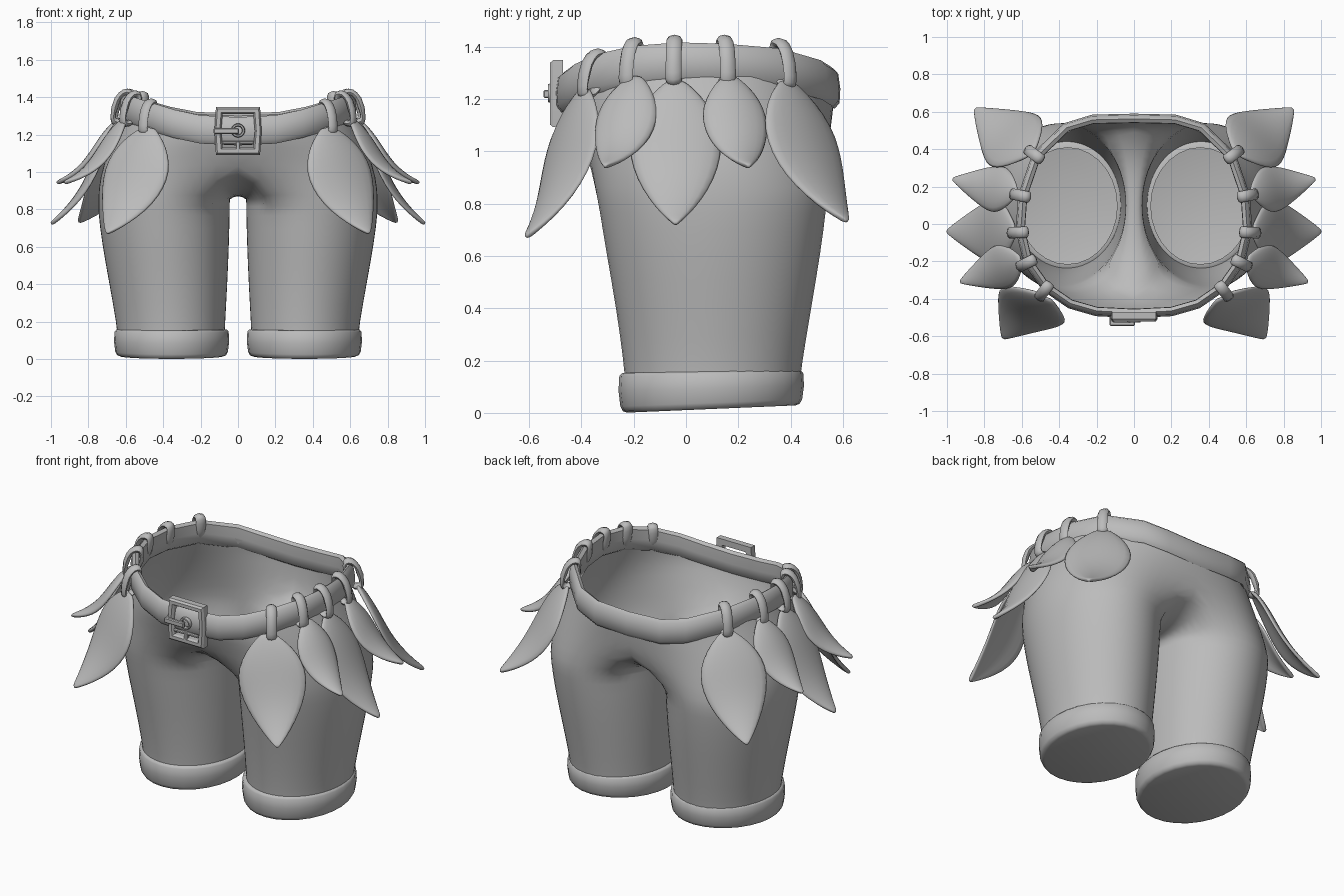
import bpy, bmesh, math
from mathutils import Vector

if "Cube" in bpy.data.objects:
    bpy.data.objects.remove(bpy.data.objects["Cube"])

grey = bpy.data.materials.new("grey")
grey.diffuse_color = (0.5, 0.5, 0.5, 1)
grey.use_nodes = True
grey.node_tree.nodes["Principled BSDF"].inputs["Base Color"].default_value = grey.diffuse_color


def finish(name, bm, angle=40):
    bmesh.ops.recalc_face_normals(bm, faces=bm.faces)
    me = bpy.data.meshes.new(name)
    bm.to_mesh(me)
    bm.free()
    me.materials.append(grey)
    ob = bpy.data.objects.new(name, me)
    bpy.context.collection.objects.link(ob)
    bpy.ops.object.select_all(action='DESELECT')
    ob.select_set(True)
    bpy.context.view_layer.objects.active = ob
    bpy.ops.object.shade_smooth_by_angle(angle=math.radians(angle))
    return ob


def loft(name, rings, loop=False, wrap=True, cap_end=False, angle=40):
    """Skin a list of point rings; loop joins last ring to first."""
    bm = bmesh.new()
    vs = [[bm.verts.new(p) for p in r] for r in rings]
    n = len(rings[0])
    for i in range(len(vs) if loop else len(vs) - 1):
        a, b = vs[i], vs[(i + 1) % len(vs)]
        for j in range(n if wrap else n - 1):
            k = (j + 1) % n
            bm.faces.new((a[j], a[k], b[k], b[j]))
    if cap_end:
        bm.faces.new(vs[-1])
    return finish(name, bm, angle)


def smooth_mod(ob, level=1):
    mod = ob.modifiers.new("subdivision", 'SUBSURF')
    mod.levels = mod.render_levels = level


def spow(v, p):
    return math.copysign(abs(v) ** p, v)


# ---- trousers: two legs joined to an open pelvis, one half mirrored
OUT, INN = 19, 9
ts = [math.radians(-120 + 240 * i / (OUT - 1)) for i in range(OUT)]
ts += [math.radians(120 + 120 * (i + 1) / (INN + 1)) for i in range(INN)]


def leg_ring(z, x0, x1, y0, y1, angles=ts):
    return [((x0 + x1) / 2 + (x1 - x0) / 2 * math.cos(t),
             (y0 + y1) / 2 + (y1 - y0) / 2 * math.sin(t), z) for t in angles]


legs = [leg_ring(*r) for r in [(0.10, .07, .645, -.235, .437), (0.18, .068, .65, -.24, .445),
                               (0.40, .055, .69, -.27, .482), (0.62, .046, .73, -.31, .52),
                               (0.78, .042, .75, -.335, .54), (0.855, .042, .75, -.35, .547)]]


def hip_ring(x, y0, y1, zfun, blend=0):
    """Half waist outline, blended towards the leg outline at the side."""
    pts = []
    for i in range(OUT):
        s = math.sin(math.pi * (i / (OUT - 1) - 0.5))
        c = math.cos(math.pi * (i / (OUT - 1) - 0.5))
        px = x * max(0, c) ** 0.85 if 0 < i < OUT - 1 else 0
        py = (y0 + y1) / 2 + (y1 - y0) / 2 * spow(s, 0.9)
        w = blend * max(0, c) ** .6 if px else 0
        pts.append((px + w * (legs[-1][i][0] - px), py + w * (legs[-1][i][1] - py), zfun(s)))
    return pts


crotch = hip_ring(.735, -.435, .555, lambda s: .965 + .1 * abs(s) ** 4, .6)
for i in range(INN):
    s = math.sin(math.pi * (0.5 + (i + 1) / (INN + 1)))
    crotch.append((0, .06 + .49 * s, .877 + .188 * abs(s) ** (4 if s > 0 else 3)))
hips = [hip_ring(.685, -.462, .562, lambda s: 1.11 + .03 * abs(s) ** 3, .2),
        hip_ring(.64, -.475, .568, lambda s: 1.24 - .05 * abs(s) ** 3),
        hip_ring(.605, -.475, .565, lambda s: 1.335 - .11 * abs(s) ** 3)]
bm = bmesh.new()
rows = [[bm.verts.new(p) for p in r] for r in legs + [crotch] + hips]
for i, (a, b) in enumerate(zip(rows, rows[1:])):
    full = i < len(legs)
    for j in range(len(a) if full else OUT - 1):
        k = (j + 1) % len(a)
        bm.faces.new((a[j], a[k], b[k], b[j]))
# keep the fork between the legs square
crease = bm.edges.layers.float.new("crease_edge")
for e in bm.edges:
    if all(v in rows[len(legs) - 1][OUT:] for v in e.verts):
        e[crease] = 0.7
trousers = finish("trousers", bm, 80)
mir = trousers.modifiers.new("mirror", 'MIRROR')
mir.use_clip = True
smooth_mod(trousers)

# ---- cuffs with closed undersides
even = [2 * math.pi * i / 28 for i in range(28)]
for side, label in ((1, "right"), (-1, "left")):
    rings = []
    for z, g in [(.156, -.03), (.152, .0), (.14, .01), (.085, .013), (.025, .006),
                 (.006, -.004), (0, -.02)]:
        r = leg_ring(z, .06 - g, .65 + g, -.245 - g, .438 + g, even)
        rings.append([(side * x, y, zz + .03 * max(0, y + .25) / .7 * (1 - zz / .25))
                      for x, y, zz in r])
    loft(label + "_cuff", rings, cap_end=True, angle=50)

# ---- belt: rounded strap swept round the waist
half = [(0, -.475, 1.22), (.2, -.465, 1.23), (.34, -.425, 1.26), (.47, -.335, 1.30),
        (.565, -.2, 1.33), (.605, -.03, 1.343), (.592, .15, 1.338), (.52, .36, 1.32),
        (.36, .515, 1.275), (.22, .557, 1.248), (0, .562, 1.24)]
path = [Vector(p) for p in half] + [Vector((-x, y, z)) for x, y, z in half[-2:0:-1]]
section = [(-.018, -.06), (.006, -.078), (.025, -.055), (.028, 0), (.02, .055), (0, .073),
           (-.02, .06), (-.022, 0)]
rings = []
for i, p in enumerate(path):
    t = path[(i + 1) % len(path)] - path[i - 1]
    n = Vector((t.y, -t.x, 0)).normalized()
    rings.append([p + n * u + Vector((0, 0, v)) for u, v in section])
loft("belt", rings, loop=True, angle=50)


# ---- belt loops and hanging leaves
def belt_loop(name, c, out):
    c, out = Vector(c), Vector((out[0], out[1], 0)).normalized()
    tan = Vector((-out.y, out.x, 0))
    rings = []
    for i in range(16):
        a = 2 * math.pi * i / 16
        d = out * spow(math.cos(a), .8) * .038 + Vector((0, 0, spow(math.sin(a), .8) * .08))
        d += out * (.01 - .026 * math.sin(a))      # lean inward at the top
        e = d.normalized()
        rings.append([c + d + e * .019 * math.cos(b) + tan * .03 * math.sin(b)
                      for b in [math.pi * k / 4 for k in range(8)]])
    loft(name, rings, loop=True, angle=60)


def leaf(name, base, tip, wdir, width):
    base, tip = Vector(base), Vector(tip)
    axis = tip - base
    w = Vector((wdir[0], wdir[1], 0))
    w = (w - axis * w.dot(axis) / axis.length_squared).normalized()
    n = axis.cross(w).normalized()
    if n.z < 0:
        n = -n
    rings = []
    prof = [(0, .16), (.05, .38), (.14, .68), (.27, .93), (.4, 1), (.55, .91), (.7, .7),
            (.85, .41), (.95, .17), (1, .025)]
    for f, k in prof:
        bow = -.07 * math.sin(math.pi * f) * (f + .3)
        rings.append([base + axis * f + w * (u * k * width / 2)
                      + n * (bow + .04 * k * (1 - u * u)) for u in (-1, -.6, 0, .6, 1)])
    ob = loft(name, rings, wrap=False, angle=60)
    sol = ob.modifiers.new("thickness", 'SOLIDIFY')
    sol.thickness = .022
    sol.offset = 0
    smooth_mod(ob)


# loop centre, outward direction, leaf base, leaf tip, leaf width direction, leaf width
hangers = [((.475, -.35, 1.295), (.6, -.8), (.47, -.385, 1.235), (.70, -.61, .67), (.88, .43), .40),
           ((.565, -.205, 1.338), (.9, -.45), (.60, -.19, 1.28), (.93, -.31, .94), (.3, .95), .25),
           ((.61, -.045, 1.347), (1, -.05), (.635, -.04, 1.265), (1.0, -.04, .72), (0, 1), .365),
           ((.598, .15, 1.347), (1, .2), (.625, .165, 1.28), (.97, .24, .94), (-.25, .95), .26),
           ((.525, .365, 1.335), (.8, .6), (.545, .38, 1.265), (.85, .615, .73), (.72, -.66), .39)]
for side, label in ((1, "right"), (-1, "left")):
    def m(v):
        return (v[0] * side,) + tuple(v[1:])
    for i, (c, out, base, tip, wd, wid) in enumerate(hangers, 1):
        belt_loop(f"{label}_belt_loop_{i}", m(c), m(out))
        leaf(f"{label}_leaf_{i}", m(base), m(tip), m(wd), wid)


# ---- buckle: bevelled frame with bowed sides, prong, pivot ring and lower stub
def frame_ring(hw, hh, y):
    return [(sx * (hw + .008 * (sz == 0)), y, 1.22 + sz * hh)
            for sx, sz in ((-1, -1), (1, -1), (1, 0), (1, 1), (-1, 1), (-1, 0))]


loft("buckle_frame", [frame_ring(.118, .128, -.47), frame_ring(.118, .128, -.508),
                      frame_ring(.11, .118, -.52), frame_ring(.09, .098, -.52),
                      frame_ring(.082, .09, -.508), frame_ring(.082, .09, -.47)],
     loop=True, angle=30)


def box(name, lo, hi):
    bm = bmesh.new()
    bmesh.ops.create_cube(bm, size=1)
    for v in bm.verts:
        v.co = [(a + b) / 2 + c * (b - a) for a, b, c in zip(lo, hi, v.co)]
    bmesh.ops.bevel(bm, geom=bm.edges[:], offset=.005, segments=1, affect='EDGES')
    finish(name, bm, 30)


box("buckle_prong", (-.13, -.545, 1.203), (.005, -.522, 1.235))
box("prong_hook", (-.13, -.545, 1.203), (-.105, -.48, 1.235))
box("buckle_stub", (-.012, -.52, 1.10), (.012, -.495, 1.165))
box("buckle_crossbar", (-.085, -.515, 1.148), (.085, -.497, 1.166))
loft("pivot_ring", [[((.03 + .008 * math.cos(b)) * math.cos(a),
                      -.515 + .014 * math.sin(b),
                      1.222 + (.03 + .008 * math.cos(b)) * math.sin(a))
                     for b in [math.pi * k / 3 for k in range(6)]]
                    for a in [math.pi * k / 8 for k in range(16)]], loop=True, angle=60)
